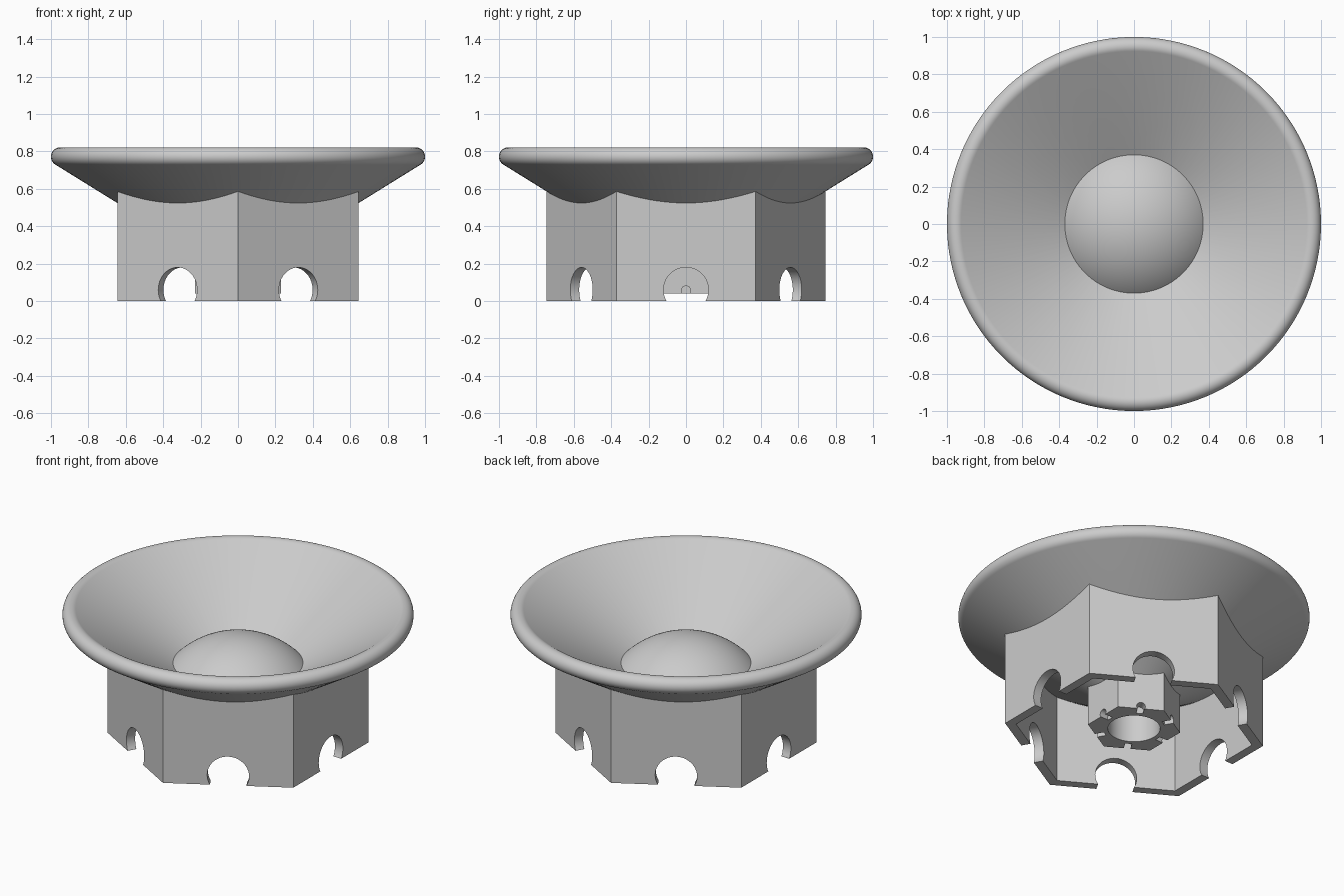
import bpy, bmesh, math
from mathutils import Matrix, Vector

cube = bpy.data.objects.get("Cube")
if cube:
    bpy.data.objects.remove(cube, do_unlink=True)

grey = bpy.data.materials.new("plain grey")
grey.use_nodes = True
grey.diffuse_color = (0.6, 0.6, 0.6, 1)
grey.node_tree.nodes["Principled BSDF"].inputs["Base Color"].default_value = (0.6, 0.6, 0.6, 1)


def add_object(name, bm):
    bmesh.ops.recalc_face_normals(bm, faces=bm.faces)
    mesh = bpy.data.meshes.new(name)
    bm.to_mesh(mesh)
    bm.free()
    obj = bpy.data.objects.new(name, mesh)
    bpy.context.collection.objects.link(obj)
    mesh.materials.append(grey)
    return obj


def select_only(obj):
    bpy.ops.object.select_all(action='DESELECT')
    obj.select_set(True)
    bpy.context.view_layer.objects.active = obj


def smooth(obj):
    select_only(obj)
    bpy.ops.object.shade_smooth_by_angle(angle=math.radians(30))


def revolve(name, profile, closed, steps=128):
    """Spin an (r, z) profile around the vertical axis."""
    bm = bmesh.new()
    verts = [bm.verts.new((r, 0, z)) for r, z in profile]
    edges = [bm.edges.new(pair) for pair in zip(verts, verts[1:])]
    if closed:
        edges.append(bm.edges.new((verts[-1], verts[0])))
    bmesh.ops.spin(bm, geom=verts + edges, cent=(0, 0, 0), axis=(0, 0, 1),
                   angle=math.tau, steps=steps, use_duplicate=False)
    bmesh.ops.remove_doubles(bm, verts=bm.verts, dist=1e-5)
    obj = add_object(name, bm)
    smooth(obj)
    return obj


def prism(name, sides, radius, bottom, top):
    """Upright prism with a corner pointing along y."""
    bm = bmesh.new()
    angles = [math.pi / 2 + math.tau * i / sides for i in range(sides)]
    base = bm.faces.new([bm.verts.new((radius * math.cos(a), radius * math.sin(a), bottom))
                         for a in angles])
    ext = bmesh.ops.extrude_face_region(bm, geom=[base], use_keep_orig=True)
    moved = [v for v in ext["geom"] if isinstance(v, bmesh.types.BMVert)]
    bmesh.ops.translate(bm, verts=moved, vec=(0, 0, top - bottom))
    return add_object(name, bm)


def cut(obj, cutter):
    mod = obj.modifiers.new("cut", 'BOOLEAN')
    mod.operation = 'DIFFERENCE'
    mod.solver = 'EXACT'
    mod.object = cutter
    select_only(obj)
    bpy.ops.object.modifier_apply(modifier=mod.name)
    bpy.data.objects.remove(cutter, do_unlink=True)


def cut_face_holes(obj, radius, height, start, end):
    """Round hole through the middle of each of the six faces."""
    bm = bmesh.new()
    for i in range(6):
        turn = Matrix.Rotation(math.tau * i / 6, 4, 'Z')
        place = turn @ Matrix.Translation(Vector(((start + end) / 2, 0, height)))
        place = place @ Matrix.Rotation(math.pi / 2, 4, 'Y')
        bmesh.ops.create_cone(bm, cap_ends=True, segments=48, radius1=radius,
                              radius2=radius, depth=end - start, matrix=place)
    cut(obj, add_object("hole_cutter", bm))


# Bowl: sloped wall of even thickness ending in a rounded rim
SLOPE, RIM_R, RIM_Z, TUBE, BORE = math.atan(0.62), 0.95, 0.772, 0.05, 0.149
rim = []
for i in range(21):
    a = SLOPE - math.pi / 2 + math.pi * i / 20
    rim.append((RIM_R + TUBE * math.cos(a), RIM_Z + TUBE * math.sin(a)))


def down_slope(point, r):
    return (r, point[1] - (point[0] - r) * math.tan(SLOPE))


revolve("bowl", [down_slope(rim[0], BORE)] + rim + [down_slope(rim[-1], BORE)], True)

# Dome: shallow spherical cap in the bowl's middle
seam_r, rise = 0.37, 0.155
seam_z = down_slope(rim[-1], seam_r)[1]
ball = (seam_r ** 2 + rise ** 2) / (2 * rise)
centre = seam_z + rise - ball
reach = math.asin(seam_r / ball) + 0.04
cap = [(ball * math.sin(reach * i / 16), centre + ball * math.cos(reach * i / 16))
       for i in range(17)]
revolve("dome", cap + [(0, cap[-1][1])], False)

# Outer base: hollow six-sided wall with an arch in each face
HALF = math.cos(math.pi / 6)
R, WALL = 0.745, 0.055
base = prism("outer_base", 6, R, 0, 0.595)
cut(base, prism("inside_cutter", 6, R - WALL / HALF, -0.1, 0.7))
cut_face_holes(base, 0.12, 0.06, R * HALF - 2 * WALL, R * HALF + WALL)
smooth(base)

# Inner hub: smaller six-sided block with a round bore and small notches
r = 0.266
hub = prism("inner_hub", 6, r, 0.04, 0.3)
cut(hub, prism("bore_cutter", 64, BORE, -0.1, 0.5))
cut_face_holes(hub, 0.025, 0.056, r * HALF - WALL, r * HALF + WALL)
smooth(hub)
